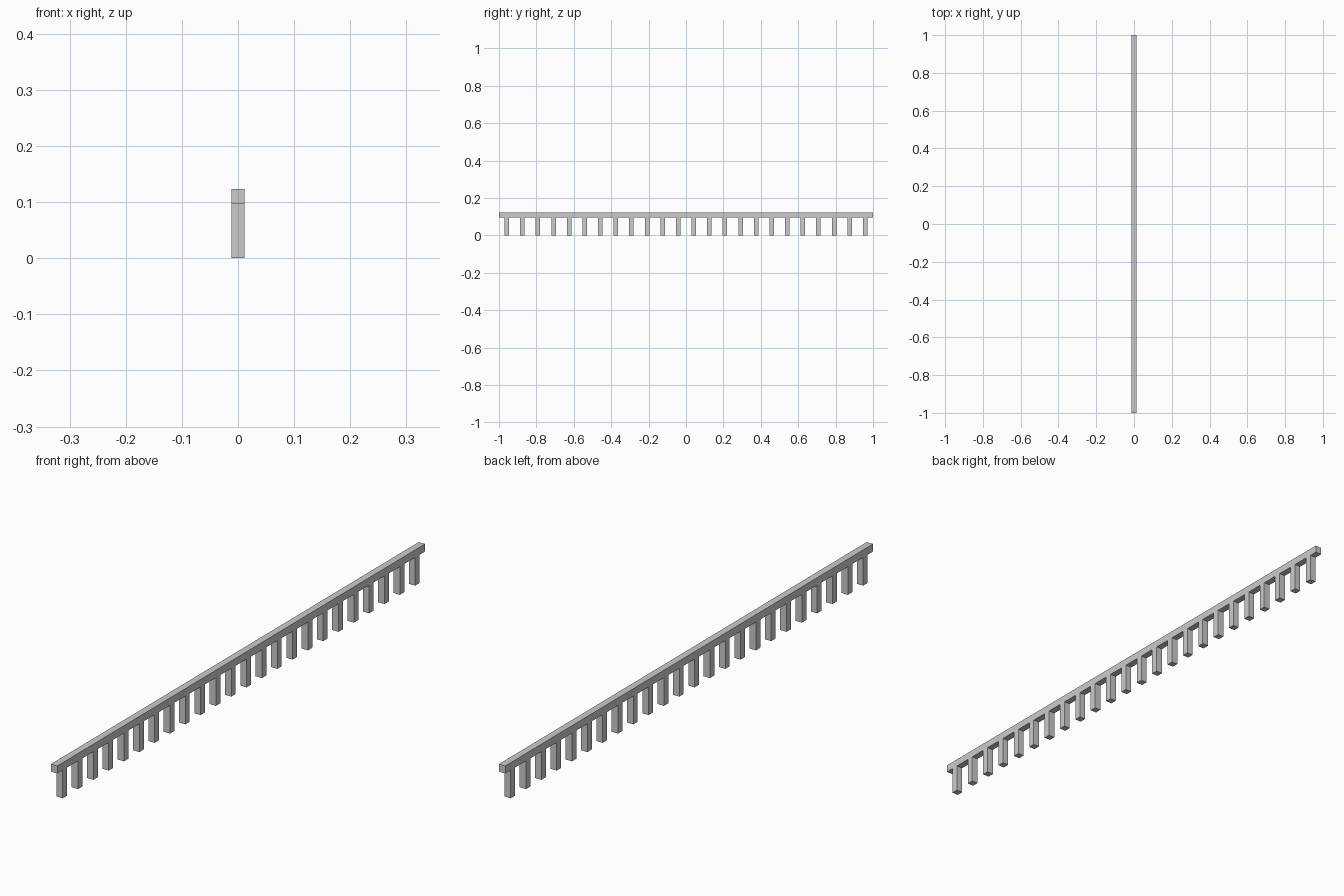
import bpy

if "Cube" in bpy.data.objects:
    bpy.data.objects.remove(bpy.data.objects["Cube"])

LENGTH, WIDTH = 2.0, 0.024
POST_H, TOP = 0.097, 0.123
COUNT = 24


def box(name, center, size):
    bpy.ops.mesh.primitive_cube_add(size=1, location=center)
    ob = bpy.context.object
    ob.name = name
    ob.scale = size
    bpy.ops.object.transform_apply(location=False, rotation=False, scale=True)
    return ob


# Long top rail
box("top_rail", (0, 0, (POST_H + TOP) / 2), (WIDTH, LENGTH, TOP - POST_H))

# Evenly spaced square posts under the rail
pitch = LENGTH / COUNT
for i in range(COUNT):
    y = -LENGTH / 2 + pitch * (i + 0.5)
    box(f"post_{i + 1:02d}", (0, y, POST_H / 2), (WIDTH, WIDTH, POST_H))
